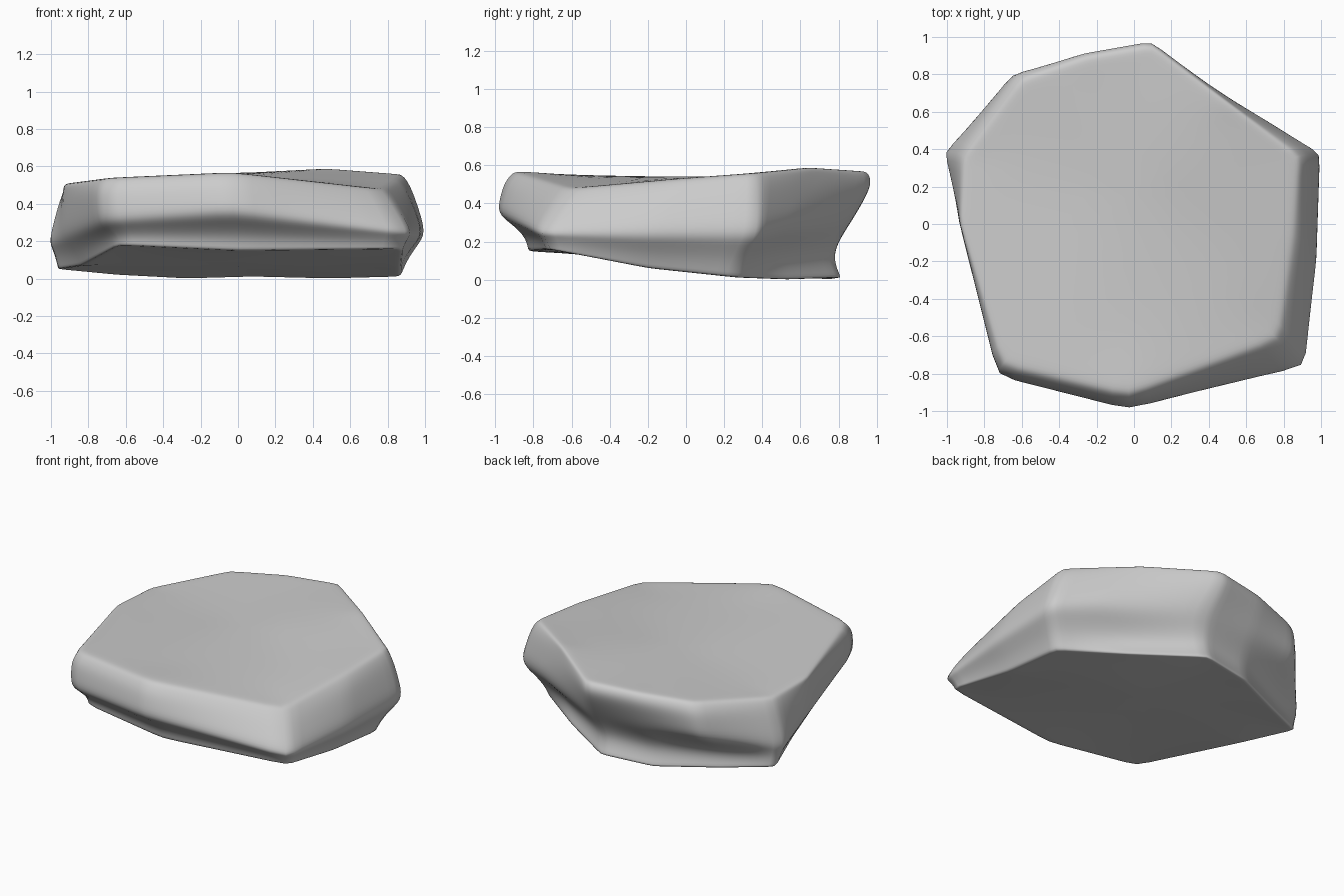
import bpy
import bmesh
from mathutils import Vector

start_cube = bpy.data.objects.get("Cube")
if start_cube:
    bpy.data.objects.remove(start_cube, do_unlink=True)

# One grey stone material
stone = bpy.data.materials.new("grey_stone")
stone.use_nodes = True
grey = (0.6, 0.6, 0.6, 1)
stone.diffuse_color = grey
shader = stone.node_tree.nodes["Principled BSDF"]
shader.inputs["Base Color"].default_value = grey
shader.inputs["Roughness"].default_value = 0.8

# Corner outlines, counter-clockwise from the front right corner
top = [(.77, -.61, .48), (.85, -.05, .53), (.88, .36, .56), (.49, .66, .59),
       (.1, .95, .57), (-.25, .89, .56), (-.6, .77, .54), (-.91, .36, .5),
       (-.93, 0, .51), (-.7, -.75, .54), (-.03, -.91, .57)]
shoulder = [(.82, -.66), (.91, -.1), (.93, .38), (.51, .66),
            (.08, 1), (-.28, .93), (-.64, .81), (-.95, .38),
            (-.94, .02), (-.74, -.8), (-.03, -.97)]
waist = [(.92, -.77, .25), (.99, -.2, .24), (1.01, .38, .24), (.76, .53, .27),
         (.13, .86, .29), (-.25, .84, .29), (-.66, .79, .3), (-1.02, .38, .2),
         (-.94, .05, .23), (-.72, -.82, .31), (-.03, -1, .35)]
base = [(.88, -.72, .16), (.87, -.2, .06), (.87, .27, .01), (.5, .54, 0),
        (.08, .82, .01), (-.28, .76, 0), (-.66, .57, .02), (-.97, .41, .05),
        (-.84, .05, .07), (-.64, -.74, .18), (0, -.83, .15)]


def cap_ring(ring, scale):
    """Shrink an outline towards its centre to hold the cap flat."""
    centre = sum(ring, Vector()) / len(ring)
    return [centre.lerp(p, scale) for p in ring]


top = [Vector(p) for p in top]
waist = [Vector(p) for p in waist]
base = [Vector(p) for p in base]
rim = [Vector((x, y, t.z - 0.06)) for (x, y), t in zip(shoulder, top)]

# Neck just above the underside: fuller at the sides, pinched at the back
neck = []
for b, w in zip(base, waist):
    p = b.lerp(w, 0.3 if abs(b.x) > 0.8 else 0.1)
    if b.y > 0.5:
        p.y -= 0.06
    p.z = b.z + (w.z - b.z) * 0.45
    neck.append(p)

rings = [cap_ring(base, 0.85), base, neck, waist, rim, top, cap_ring(top, 0.85)]

# Skin the outlines into one closed cage
bm = bmesh.new()
loops = [[bm.verts.new(p) for p in ring] for ring in rings]
crease = bm.edges.layers.float.new("crease_edge")
count = len(top)
for lower, upper in zip(loops, loops[1:]):
    for i in range(count):
        j = (i + 1) % count
        bm.faces.new((lower[i], lower[j], upper[j], upper[i]))
bm.faces.new(loops[-1])
bm.faces.new(list(reversed(loops[0])))

# Firm up the underside edge, the outer edges and the corners
for loop, strength in ((loops[1], 0.5), (loops[3], 0.3), (loops[5], 0.35)):
    for i in range(count):
        edge = bm.edges.get((loop[i], loop[(i + 1) % count]))
        edge[crease] = strength
for lower, upper in zip(loops, loops[1:]):
    for a, b in zip(lower, upper):
        bm.edges.get((a, b))[crease] = 0.55

bmesh.ops.recalc_face_normals(bm, faces=bm.faces)
mesh = bpy.data.meshes.new("flat_rock")
bm.to_mesh(mesh)
bm.free()
mesh.materials.append(stone)
rock = bpy.data.objects.new("flat_rock", mesh)
bpy.context.collection.objects.link(rock)

# Round the cage into a worn stone
rounding = rock.modifiers.new("rounding", "SUBSURF")
rounding.levels = rounding.render_levels = 3
bpy.ops.object.select_all(action="DESELECT")
rock.select_set(True)
bpy.context.view_layer.objects.active = rock
bpy.ops.object.shade_smooth()
